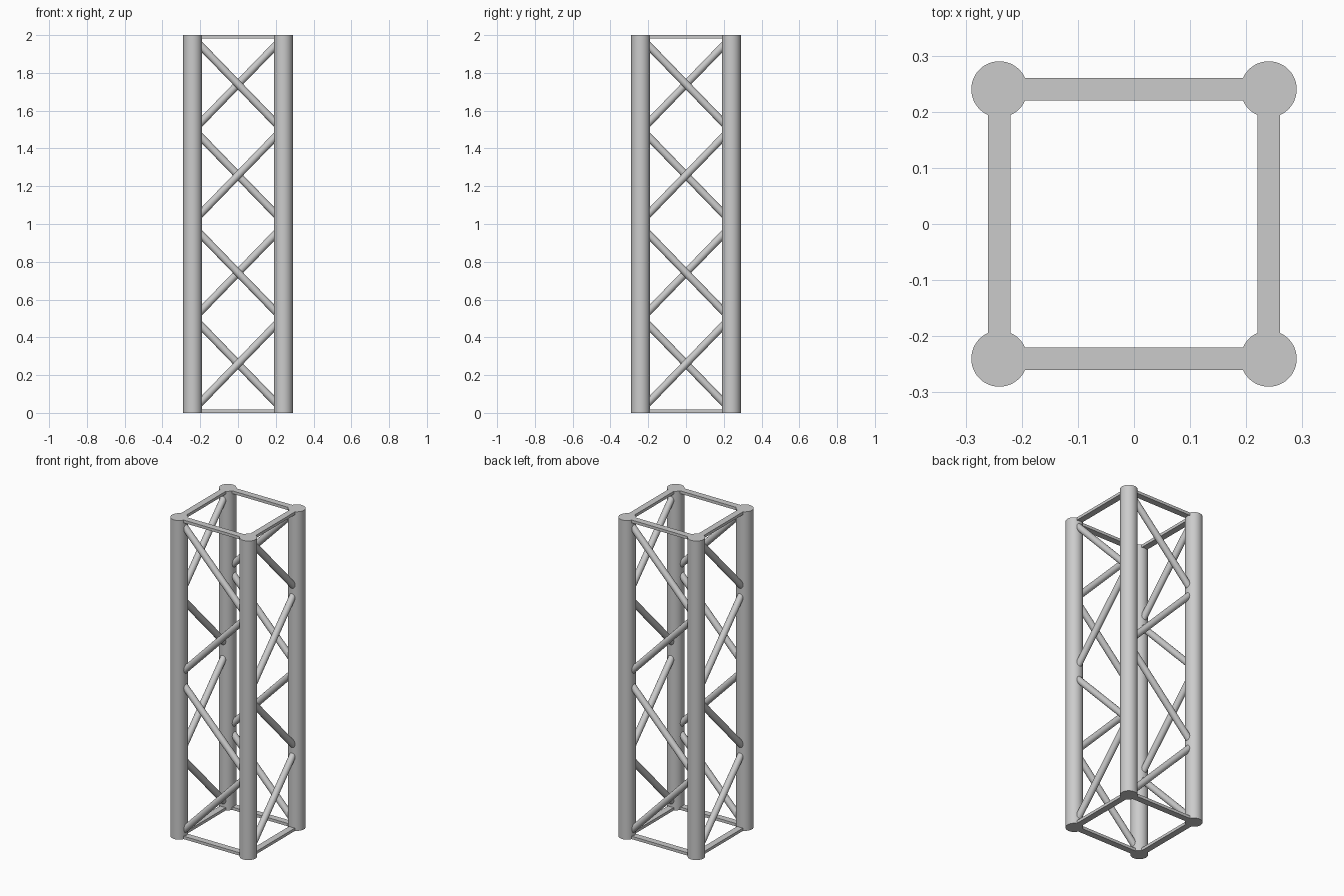
import bpy
from math import pi
from mathutils import Vector, Matrix

if "Cube" in bpy.data.objects:
    bpy.data.objects.remove(bpy.data.objects["Cube"])

H, C = 2.0, 0.24          # height, chord offset from the centre
CHORD_R, BRACE_R = 0.05, 0.02
BAR_T = 0.018


def tube(name, a, b, r, sides):
    a, b = Vector(a), Vector(b)
    d = b - a
    bpy.ops.mesh.primitive_cylinder_add(vertices=sides, radius=r, depth=d.length)
    ob = bpy.context.object
    ob.name = name
    ob.data.transform(Matrix.Translation((a + b) / 2) @ d.to_track_quat('Z', 'Y').to_matrix().to_4x4())
    bpy.ops.object.shade_smooth_by_angle(angle=pi / 6)
    return ob


def bar(name, z):
    bpy.ops.mesh.primitive_cube_add(size=1)
    ob = bpy.context.object
    ob.name = name
    ob.data.transform(Matrix.Translation((0, -C, z)) @ Matrix.Diagonal((2 * C, 0.04, BAR_T, 1)))
    return ob


# One side is built at the front, then turned to all four sides
for side, label in enumerate(("front", "right", "back", "left")):
    parts = []

    # Upright chord
    parts.append(tube(label + "_chord", (-C, -C, 0), (-C, -C, H), CHORD_R, 48))

    # Flat end bars
    parts.append(bar(label + "_bottom_bar", BAR_T / 2))
    parts.append(bar(label + "_top_bar", H - BAR_T / 2))

    # Zigzag braces
    x, dz = 0.22, 0.227
    for i, zc in enumerate((0.26, 0.742, 1.258, 1.74)):
        s = 1 if i % 2 == 0 else -1
        parts.append(tube(f"{label}_brace_{i + 1}", (-x, -C, zc - s * dz),
                          (x, -C, zc + s * dz), BRACE_R, 24))

    for ob in parts:
        ob.data.transform(Matrix.Rotation(side * pi / 2, 4, 'Z'))
